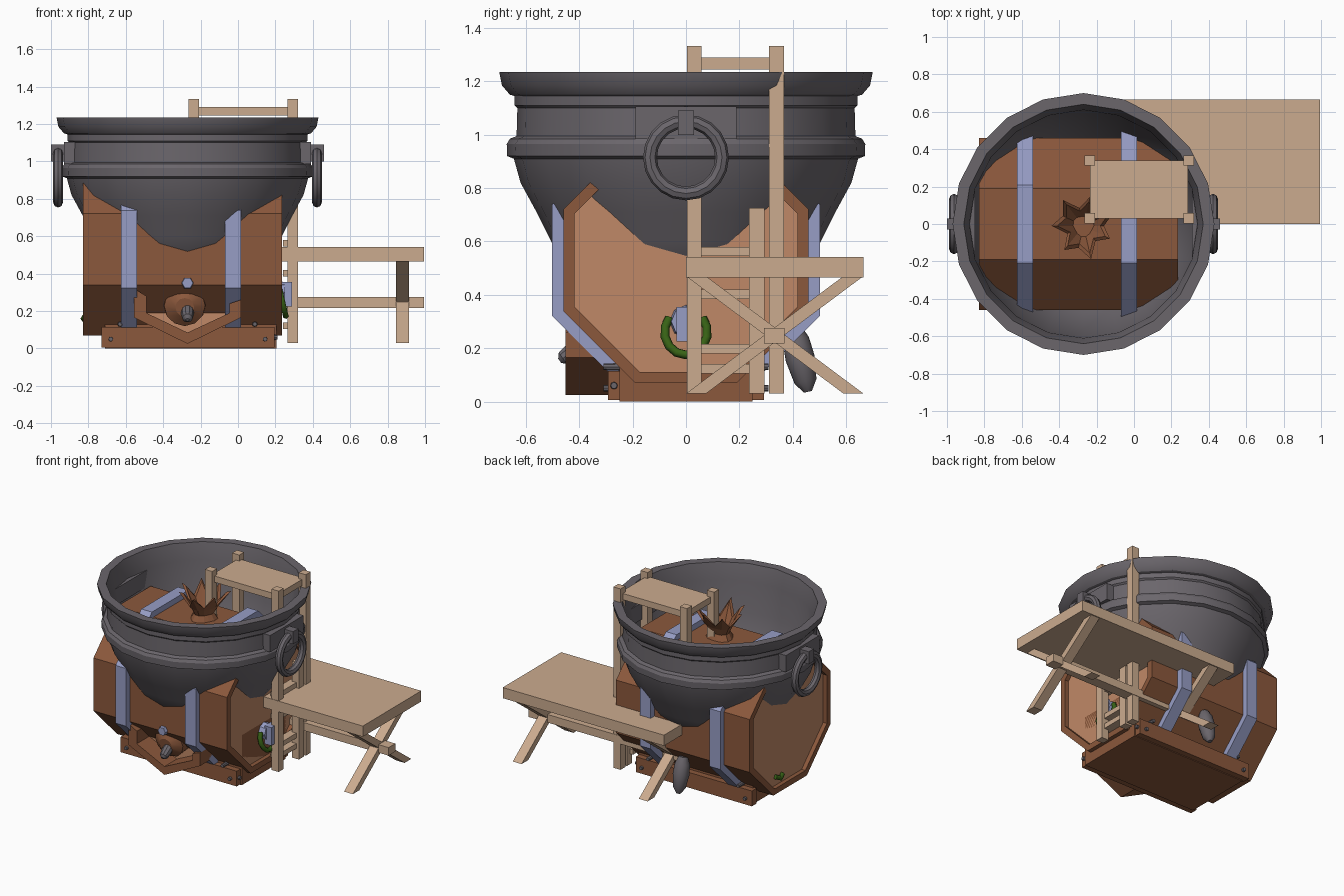
import bpy, bmesh, math
from mathutils import Vector, Matrix

if "Cube" in bpy.data.objects:
    bpy.data.objects.remove(bpy.data.objects["Cube"])

CX = -0.27  # cauldron axis


def mat(name, c):
    m = bpy.data.materials.new(name)
    m.diffuse_color = (*c, 1)
    m.use_nodes = True
    m.node_tree.nodes["Principled BSDF"].inputs["Base Color"].default_value = m.diffuse_color
    return m


IRON = mat("dark_iron", (0.145, 0.132, 0.148))
BROWN = mat("brown_wood", (0.26, 0.098, 0.045))
ORANGE = mat("orange_wood", (0.53, 0.25, 0.135))
TAN = mat("pale_wood", (0.60, 0.41, 0.275))
STEEL = mat("blue_steel", (0.31, 0.34, 0.56))
GREEN = mat("green_hose", (0.04, 0.125, 0.008))


def finish(name, bm, *mats, smooth=False):
    bmesh.ops.recalc_face_normals(bm, faces=bm.faces)
    me = bpy.data.meshes.new(name)
    bm.to_mesh(me)
    bm.free()
    for m in mats:
        me.materials.append(m)
    ob = bpy.data.objects.new(name, me)
    bpy.context.collection.objects.link(ob)
    if smooth:
        bpy.context.view_layer.objects.active = ob
        ob.select_set(True)
        bpy.ops.object.shade_smooth_by_angle(angle=math.radians(32))
        ob.select_set(False)
    return ob


def box(name, x0, x1, y0, y1, z0, z1, m):
    bm = bmesh.new()
    bmesh.ops.create_cube(bm, size=1)
    for v in bm.verts:
        v.co = Vector(((x0 + x1) / 2 + v.co.x * (x1 - x0), (y0 + y1) / 2 + v.co.y * (y1 - y0),
                       (z0 + z1) / 2 + v.co.z * (z1 - z0)))
    return finish(name, bm, m)


def prism(name, pts, axis, a, b, m):
    """Extrude a closed profile: axis 'x' takes (y, z) points, axis 'y' takes (x, z)."""
    bm = bmesh.new()
    put = (lambda p, d: (d, *p)) if axis == 'x' else (lambda p, d: (p[0], d, p[1]))
    f = bm.faces.new([bm.verts.new(put(p, a)) for p in pts])
    r = bmesh.ops.extrude_face_region(bm, geom=[f])
    d = Vector((b - a, 0, 0)) if axis == 'x' else Vector((0, b - a, 0))
    bmesh.ops.translate(bm, vec=d, verts=[g for g in r['geom'] if isinstance(g, bmesh.types.BMVert)])
    return finish(name, bm, m)


def revolve(name, prof, n, mtx, m, smooth=True, closed=False):
    """Spin (radius, height) points around z, then place with a matrix."""
    bm = bmesh.new()
    rings = [[bm.verts.new((r * math.cos(2 * math.pi * i / n), r * math.sin(2 * math.pi * i / n), z))
              for i in range(n)] for r, z in prof]
    for j in range(len(rings) if closed else len(rings) - 1):
        a, b = rings[j], rings[(j + 1) % len(rings)]
        for i in range(n):
            bm.faces.new((a[i], a[(i + 1) % n], b[(i + 1) % n], b[i]))
    if not closed:
        bm.faces.new(rings[0])
        bm.faces.new(rings[-1])
    bm.transform(mtx)
    return finish(name, bm, m, smooth=smooth)


def between(p, q):
    """Matrix putting z along p to q, starting at p."""
    p, q = Vector(p), Vector(q)
    return Matrix.Translation(p) @ (q - p).to_track_quat('Z', 'Y').to_matrix().to_4x4()


def rod(name, p, q, r0, r1, n, m, smooth=False):
    return revolve(name, [(r0, 0), (r1, (Vector(q) - Vector(p)).length)], n, between(p, q), m, smooth)


def octagon(r):
    k = r * math.tan(math.pi / 8)
    h = [(-k, -r), (k, -r), (r, -k), (r, k), (k, r), (-k, r), (-r, k), (-r, -k)]
    return [(y, z + 0.53) for y, z in h]


# cauldron: stepped rim, neck, band and deep bowl, then the inner wall
outer = [(0.64, 1.235), (0.70, 1.235), (0.69, 1.185), (0.66, 1.15), (0.642, 1.145), (0.642, 1.11),
         (0.632, 1.10), (0.635, 0.995), (0.66, 0.985), (0.672, 0.965), (0.67, 0.92), (0.645, 0.91),
         (0.62, 0.82), (0.56, 0.71), (0.505, 0.60), (0.455, 0.51), (0.36, 0.42), (0.02, 0.35)]
inner = [(0.02, 0.40), (0.34, 0.46), (0.47, 0.60), (0.53, 0.72), (0.60, 0.90), (0.61, 1.12)]
revolve("cauldron", outer + inner, 20, Matrix.Translation((CX, 0, 0)), IRON, closed=True)

# ring handles with plates and lugs
for side, s in (("left", -1), ("right", 1)):
    prof = [(0.135 + 0.026 * math.cos(t * math.pi / 4), 0.026 * math.sin(t * math.pi / 4)) for t in range(8)]
    revolve(side + "_ring_handle", prof, 20,
            Matrix.Translation((CX + s * 0.692, 0, 0.915)) @ Matrix.Rotation(math.pi / 2, 4, 'Y'),
            IRON, closed=True)
    xs = sorted((CX + s * 0.58, CX + s * 0.66))
    box(side + "_handle_plate", *xs, -0.19, 0.19, 0.985, 1.105, IRON)
    xs = sorted((CX + s * 0.64, CX + s * 0.73))
    box(side + "_handle_lug", *xs, -0.03, 0.03, 1.0, 1.09, IRON)

# octagonal barrel with recessed lighter end panels
bm = bmesh.new()
ends = [[bm.verts.new((x, y, z)) for y, z in octagon(0.46)] for x in (-0.83, 0.235)]
for i in range(8):
    j = (i + 1) % 8
    bm.faces.new((ends[0][i], ends[0][j], ends[1][j], ends[1][i]))
caps = [bm.faces.new(e) for e in ends]
bmesh.ops.recalc_face_normals(bm, faces=bm.faces)
for f in caps:
    bmesh.ops.inset_region(bm, faces=[f], thickness=0.045)
    r = bmesh.ops.extrude_discrete_faces(bm, faces=[f])['faces'][0]
    r.material_index = 1
    bmesh.ops.translate(bm, vec=r.normal * -0.03, verts=r.verts)
finish("octagonal_barrel", bm, BROWN, ORANGE)

# steel straps around the barrel
for i, x in enumerate((-0.625, -0.07)):
    prism("steel_strap_%d" % i, octagon(0.502), 'x', x, x + 0.085, STEEL)

# base frame
box("base_block", -0.71, 0.17, -0.25, 0.25, 0, 0.16, BROWN)
for s in (-1, 1):
    box("base_side_board", -0.73, 0.195, *sorted((s * 0.24, s * 0.293)), 0.005, 0.115, BROWN)
    box("upper_side_block", 0.12, 0.19, *sorted((s * 0.24, s * 0.295)), 0.28, 0.36, BROWN)
    for x in (-0.68, -0.63, 0.09, 0.145):
        z = 0.05 if x in (-0.68, 0.145) else 0.13
        rod("bolt", (x, s * 0.22, z), (x, s * 0.31, z), 0.016, 0.012, 8, IRON)
    rod("end_bolt", (0.18, s * 0.27, 0.06), (0.21, s * 0.27, 0.06), 0.016, 0.012, 8, IRON)
box("base_end_panel", 0.14, 0.205, -0.25, 0.25, 0, 0.36, BROWN)

# V-shaped front trough and spout
prism("front_trough", [(-0.555, 0.32), (-0.555, 0.165), (CX, 0.025), (0.015, 0.165), (0.015, 0.26),
                       (-0.045, 0.24), (-0.045, 0.19), (CX, 0.085), (-0.49, 0.19), (-0.49, 0.28)],
      'y', -0.452, -0.25, BROWN)
prism("trough_back", [(-0.5, 0.24), (-0.5, 0.18), (CX, 0.06), (-0.04, 0.18), (-0.04, 0.24)],
      'y', -0.31, -0.27, ORANGE)
revolve("front_spout", [(0.09, 0), (0.115, 0.06), (0.11, 0.12), (0.05, 0.16)], 12,
        between((CX - 0.015, -0.26, 0.25), (CX - 0.015, -0.42, 0.22)), BROWN)
revolve("spout_tap", [(0.03, 0), (0.035, 0.06), (0.028, 0.1), (0.01, 0.115)], 10,
        between((CX, -0.38, 0.22), (CX, -0.45, 0.17)), IRON)
rod("front_hex_bolt", (CX, -0.40, 0.35), (CX, -0.485, 0.35), 0.038, 0.03, 6, STEEL)

# rear drip spout
revolve("rear_spout", [(0.03, 0), (0.05, 0.05), (0.055, 0.12), (0.042, 0.21), (0.015, 0.25)], 12,
        between((CX + 0.01, 0.40, 0.28), (CX + 0.01, 0.46, 0.025)), IRON)

# end valve and drooping green hose
rod("valve_body", (0.18, 0, 0.3), (0.25, 0, 0.3), 0.065, 0.055, 8, STEEL)
box("valve_cap", 0.235, 0.29, -0.035, 0.035, 0.225, 0.355, STEEL)


def hose(name, pts, r):
    cu = bpy.data.curves.new(name, 'CURVE')
    cu.dimensions = '3D'
    cu.bevel_depth, cu.bevel_resolution, cu.use_fill_caps = r, 1, True
    sp = cu.splines.new('POLY')
    sp.points.add(len(pts) - 1)
    for p, c in zip(sp.points, pts):
        p.co = (*c, 1)
    cu.materials.append(GREEN)
    bpy.context.collection.objects.link(bpy.data.objects.new(name, cu))


arc = [math.radians(a) for a in range(140, 401, 26)]
hose("green_hose", [(0.235 - 0.02 * math.sin(a), 0.08 * math.cos(a), 0.26 + 0.085 * math.sin(a)) for a in arc], 0.017)
hose("rear_hose_end", [(-0.81, 0.06, 0.17), (-0.825, 0.10, 0.16), (-0.81, 0.14, 0.18)], 0.017)

# splintered opening on top of the barrel
bm = bmesh.new()
N = 14
levels = []
for k, (r, z) in enumerate([(0.10, 0.97), (0.065, 1.03), (0.09, 1.08), (0.14, 1.15), (0.115, 1.14), (0.055, 1.03)]):
    ring = []
    for i in range(N):
        t = 2 * math.pi * i / N
        spike = (1 if i % 2 else -1) if k in (3, 4) else 0
        rr = r * (1 + 0.22 * spike + 0.1 * math.sin(3 * t))
        ring.append(bm.verts.new((CX + rr * math.cos(t), -0.01 + rr * math.sin(t), z + 0.045 * spike)))
    levels.append(ring)
for a, b in zip(levels, levels[1:]):
    for i in range(N):
        bm.faces.new((a[i], a[(i + 1) % N], b[(i + 1) % N], b[i]))
bm.faces.new(levels[-1])
finish("splintered_opening", bm, BROWN)

# tall scaffold with small upper platform
box("upper_platform", -0.235, 0.29, 0.03, 0.34, 1.245, 1.29, TAN)
for y in (0.003, 0.312):
    box("scaffold_outer_post", 0.265, 0.322, y, y + 0.055, 0.03, 1.333, TAN)
    box("scaffold_inner_post", -0.265, -0.208, y, y + 0.055, 0.8, 1.333, TAN)

# short ladder beside the barrel
box("ladder_rail", 0.265, 0.32, 0.236, 0.294, 0.03, 0.725, TAN)
for z in (0.105, 0.18, 0.385, 0.545):
    box("ladder_rung", 0.24, 0.30, 0.03, 0.26, z, z + 0.035, TAN)

# side table with crossed legs and stretcher
box("table_top", -0.29, 0.995, 0, 0.665, 0.465, 0.542, TAN)
box("table_stretcher", -0.25, 0.995, 0.293, 0.37, 0.217, 0.275, TAN)
for x in (-0.16, 0.845):
    leg = [(0, 0.03), (0.075, 0.03), (0.665, 0.47), (0.59, 0.47)]
    prism("cross_leg", leg, 'x', x, x + 0.07, TAN)
    prism("cross_leg", [(0.665 - y, z) for y, z in leg], 'x', x, x + 0.07, TAN)
